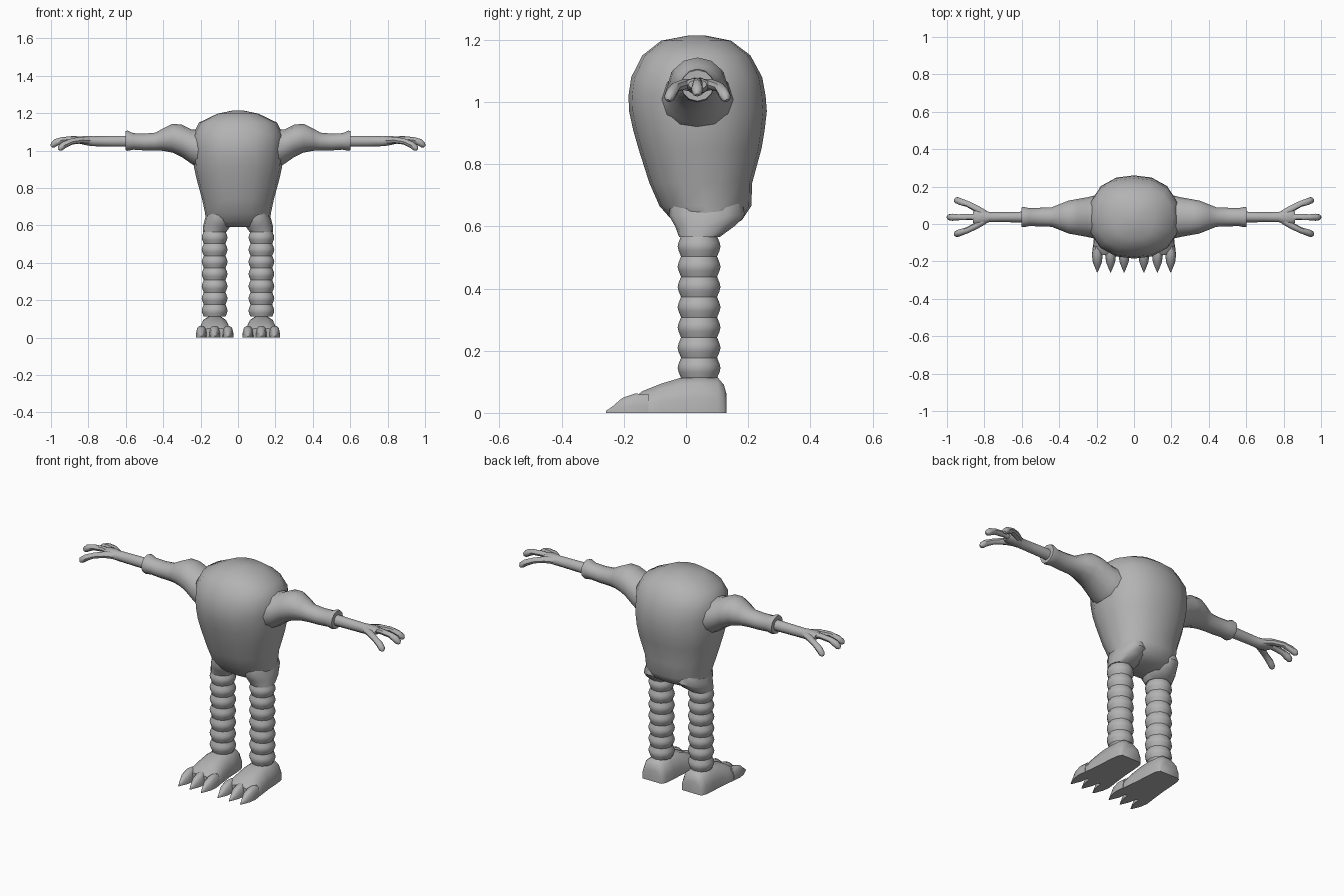
import bpy, bmesh, math
from mathutils import Vector

if "Cube" in bpy.data.objects:
    bpy.data.objects.remove(bpy.data.objects["Cube"])

grey = bpy.data.materials.new("plain grey")
grey.diffuse_color = (0.45, 0.45, 0.45, 1)
grey.use_nodes = True
grey.node_tree.nodes["Principled BSDF"].inputs["Base Color"].default_value = grey.diffuse_color


def loft(bm, rings, start=True, end=True):
    """Skin a list of equal-length point rings, optionally capping the ends."""
    vs = [[bm.verts.new(p) for p in r] for r in rings]
    n = len(vs[0])
    for a, b in zip(vs, vs[1:]):
        for i in range(n):
            j = (i + 1) % n
            bm.faces.new((a[i], a[j], b[j], b[i]))
    if start:
        bm.faces.new(vs[0][::-1])
    if end:
        bm.faces.new(vs[-1])


def oval(c, u, v, n=12, power=2.0):
    """Oval ring round c with half-axes u and v; power above 2 squares it off."""
    c, u, v = Vector(c), Vector(u), Vector(v)
    out = []
    for i in range(n):
        t = 2 * math.pi * i / n
        a, b = math.cos(t), math.sin(t)
        k = (abs(a) ** power + abs(b) ** power) ** (-1 / power)
        out.append(c + u * a * k + v * b * k)
    return out


def tube(bm, pts, n=8):
    """Round tube through (x, y, z, radius) points."""
    ps = [Vector(p[:3]) for p in pts]
    rings = []
    for i, p in enumerate(ps):
        t = (ps[min(i + 1, len(ps) - 1)] - ps[max(i - 1, 0)]).normalized()
        side = t.cross(Vector((0, 0, 1))).normalized()
        up = side.cross(t)
        rings.append(oval(p, side * pts[i][3], up * pts[i][3], n))
    loft(bm, rings)


def finish(bm, name, mirror=True, angle=45):
    bmesh.ops.recalc_face_normals(bm, faces=bm.faces)
    me = bpy.data.meshes.new(name)
    bm.to_mesh(me)
    bm.free()
    me.materials.append(grey)
    ob = bpy.data.objects.new(name, me)
    bpy.context.collection.objects.link(ob)
    bpy.ops.object.select_all(action='DESELECT')
    ob.select_set(True)
    bpy.context.view_layer.objects.active = ob
    bpy.ops.object.shade_smooth_by_angle(angle=math.radians(angle))
    if mirror:
        m = ob.modifiers.new("mirror", 'MIRROR')
        m.use_mirror_merge = False
    return ob


# egg-shaped body: z, half width, front y, back y
body = [(.592, .13, -.01, .13), (.62, .172, -.045, .18), (.665, .176, -.085, .21),
        (.74, .192, -.118, .213), (.85, .222, -.153, .243), (.91, .235, -.17, .253),
        (.97, .24, -.183, .26), (1.02, .243, -.185, .256), (1.08, .243, -.176, .245),
        (1.15, .208, -.14, .207), (1.197, .11, -.08, .145), (1.214, .03, .01, .06)]
bm = bmesh.new()
loft(bm, [oval((0, (f + b) / 2, z), (w, 0, 0), (0, (b - f) / 2, 0), 16, 2.3)
          for z, w, f, b in body])
finish(bm, "body", mirror=False)

# hip stubs: z, centre x, half width, front y, back y
bm = bmesh.new()
hips = [(.565, .125, .063, -.022, .108), (.6, .112, .074, -.035, .155),
        (.635, .105, .072, -.055, .19), (.68, .1, .06, -.05, .18)]
loft(bm, [oval((x, (f + b) / 2, z), (w, 0, 0), (0, (b - f) / 2, 0), 12, 2.3)
          for z, x, w, f, b in hips])
finish(bm, "hips")

# legs made of seven stacked barrel segments
bm = bmesh.new()
step = (.568 - .112) / 7
for i in range(7):
    z0 = .112 + i * step
    loft(bm, [oval((.125, .042, z0 + step * k), (r, 0, 0), (0, r, 0), 12)
              for k, r in ((0, .058), (.3, .066), (.5, .069), (.7, .066), (1, .058))],
         False, False)
finish(bm, "legs")


def dome(y, x, w, h, base=0):
    """Flat-bottomed cross-section facing along y."""
    prof = [(1, 0), (.97, .4), (.75, .82), (.35, 1)]
    pts = prof + [(-a, b) for a, b in prof[::-1]]
    return [Vector((x + a * w, y, base + b * h)) for a, b in pts]


# feet: y, half width, height
bm = bmesh.new()
foot = [(.13, .058, .062), (.122, .066, .09), (.102, .074, .114), (.04, .08, .116),
        (-.02, .083, .112), (-.08, .09, .094), (-.14, .096, .07), (-.165, .09, .05)]
loft(bm, [dome(y, .125, w, h) for y, w, h in foot])
finish(bm, "feet")

# three claws on each foot
bm = bmesh.new()
for x in (.053, .125, .196):
    loft(bm, [dome(-.12, x, .024, .06), dome(-.165, x, .029, .062),
              dome(-.205, x, .024, .048), dome(-.235, x, .012, .022),
              dome(-.258, x, .002, .006)])
finish(bm, "claws")

# upper arm with cuff: x, centre z, half depth, half height
sleeve = [(.12, 1.0, .13, .12), (.19, 1.0, .12, .11), (.25, 1.022, .106, .092),
          (.30, 1.052, .097, .087), (.35, 1.066, .088, .077), (.40, 1.059, .068, .06),
          (.44, 1.048, .052, .048), (.50, 1.046, .05, .045), (.56, 1.049, .048, .044),
          (.59, 1.053, .054, .054), (.602, 1.053, .052, .05), (.602, 1.052, .03, .03)]
bm = bmesh.new()
loft(bm, [oval((x, .037, z), (0, ry, 0), (0, 0, rz), 12) for x, z, ry, rz in sleeve])
finish(bm, "upper_arms")

# forearm and palm
bm = bmesh.new()
arm = [(.58, 1.05, .029, .031), (.70, 1.05, .027, .029), (.775, 1.05, .027, .028),
       (.81, 1.053, .042, .026), (.845, 1.056, .043, .021), (.86, 1.056, .03, .015)]
loft(bm, [oval((x, .037, z), (0, ry, 0), (0, 0, rz), 10) for x, z, ry, rz in arm])
finish(bm, "forearms")

# three curled fingers on each hand
bm = bmesh.new()
tube(bm, [(.82, .037, 1.055, .018), (.88, .037, 1.062, .016), (.94, .036, 1.056, .016),
          (.972, .036, 1.044, .019), (.99, .036, 1.03, .016), (.998, .036, 1.022, .006)])
for s in (-1, 1):
    tube(bm, [(.80, .037 + s * .018, 1.053, .02), (.84, .037 + s * .044, 1.056, .018),
              (.89, .037 + s * .07, 1.048, .016), (.93, .037 + s * .083, 1.03, .018),
              (.95, .037 + s * .091, 1.014, .017), (.957, .037 + s * .094, 1.004, .007)])
finish(bm, "fingers")
